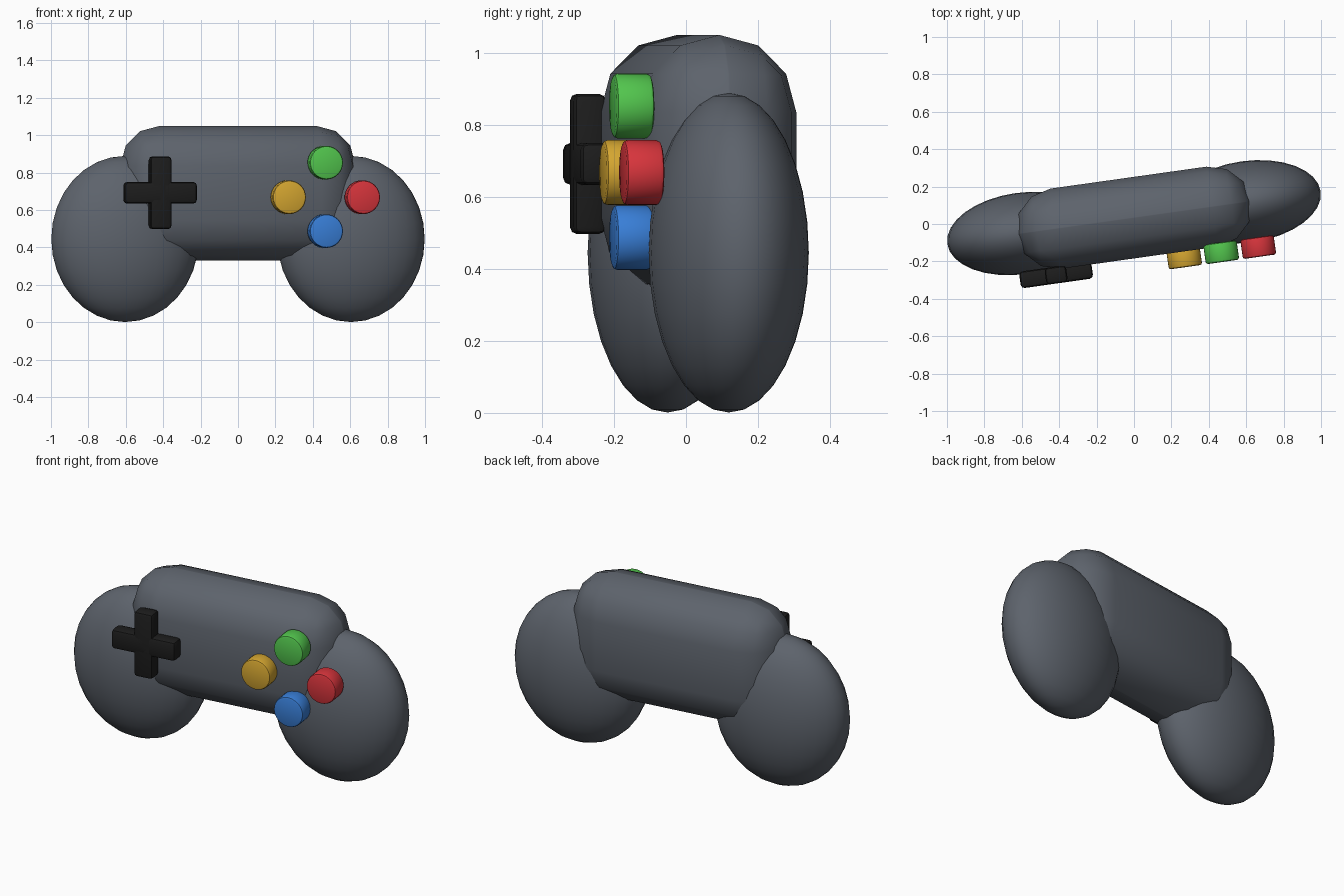
import bpy
import math
from mathutils import Matrix, Vector

if "Cube" in bpy.data.objects:
    bpy.data.objects.remove(bpy.data.objects["Cube"])

# The whole pad is turned slightly about the vertical axis
TURN = Matrix.Translation((0, 0.034, 0)) @ Matrix.Rotation(math.radians(8), 4, 'Z')


def material(name, rgb):
    m = bpy.data.materials.new(name)
    m.diffuse_color = (*rgb, 1)
    m.use_nodes = True
    m.node_tree.nodes["Principled BSDF"].inputs["Base Color"].default_value = m.diffuse_color
    return m


GREY = material("slate grey", (0.11, 0.125, 0.15))
BLACK = material("black", (0.012, 0.012, 0.012))
RED = material("red", (0.68, 0.035, 0.045))
GREEN = material("green", (0.085, 0.56, 0.075))
BLUE = material("blue", (0.04, 0.21, 0.68))
YELLOW = material("yellow", (0.66, 0.38, 0.03))


def finish(name, mat, loc, scale=(1, 1, 1), bevel=0, segments=2, tilt=0):
    """Bake the shape, round its edges, colour it and set it in place."""
    ob = bpy.context.object
    ob.name = name
    ob.data.transform(Matrix.Rotation(tilt, 4, 'X') @ Matrix.Diagonal((*scale, 1)))
    ob.data.materials.append(mat)
    ob.matrix_world = TURN @ Matrix.Translation(Vector(loc))
    if bevel:
        mod = ob.modifiers.new("rounding", 'BEVEL')
        mod.width = bevel
        mod.segments = segments
        mod.limit_method = 'ANGLE'
        bpy.ops.object.modifier_apply(modifier=mod.name)
    bpy.ops.object.shade_smooth_by_angle(angle=math.radians(40))
    return ob


def box(name, mat, loc, size, bevel, segments):
    bpy.ops.mesh.primitive_cube_add(size=1)
    return finish(name, mat, loc, size, bevel, segments)


# Main body: a heavily rounded block
box("body", GREY, (0, 0, 0.69), (1.27, 0.432, 0.72), 0.214, 3)

# Hand grips: flattened egg shapes on both sides
for side, label in ((-1, "left"), (1, "right")):
    bpy.ops.mesh.primitive_uv_sphere_add(segments=32, ring_count=16, radius=1)
    finish(label + "_grip", GREY, (side * 0.61, 0, 0.445), (0.398, 0.218, 0.444))

# Direction cross: two crossing bars
for label, size in (("horizontal", (0.39, 0.09, 0.116)),
                    ("vertical", (0.116, 0.09, 0.39))):
    box("cross_bar_" + label, BLACK, (-0.455, -0.246, 0.692), size, 0.02, 2)

# Four round buttons in a diamond
for label, mat, dx, dz in (("right", RED, 0.2, 0), ("top", GREEN, 0, 0.185),
                           ("bottom", BLUE, 0, -0.181), ("left", YELLOW, -0.2, 0)):
    bpy.ops.mesh.primitive_cylinder_add(vertices=32, radius=0.09, depth=0.105)
    finish(label + "_button", mat, (0.436 + dx, -0.248, 0.668 + dz),
           bevel=0.012, tilt=math.pi / 2)
